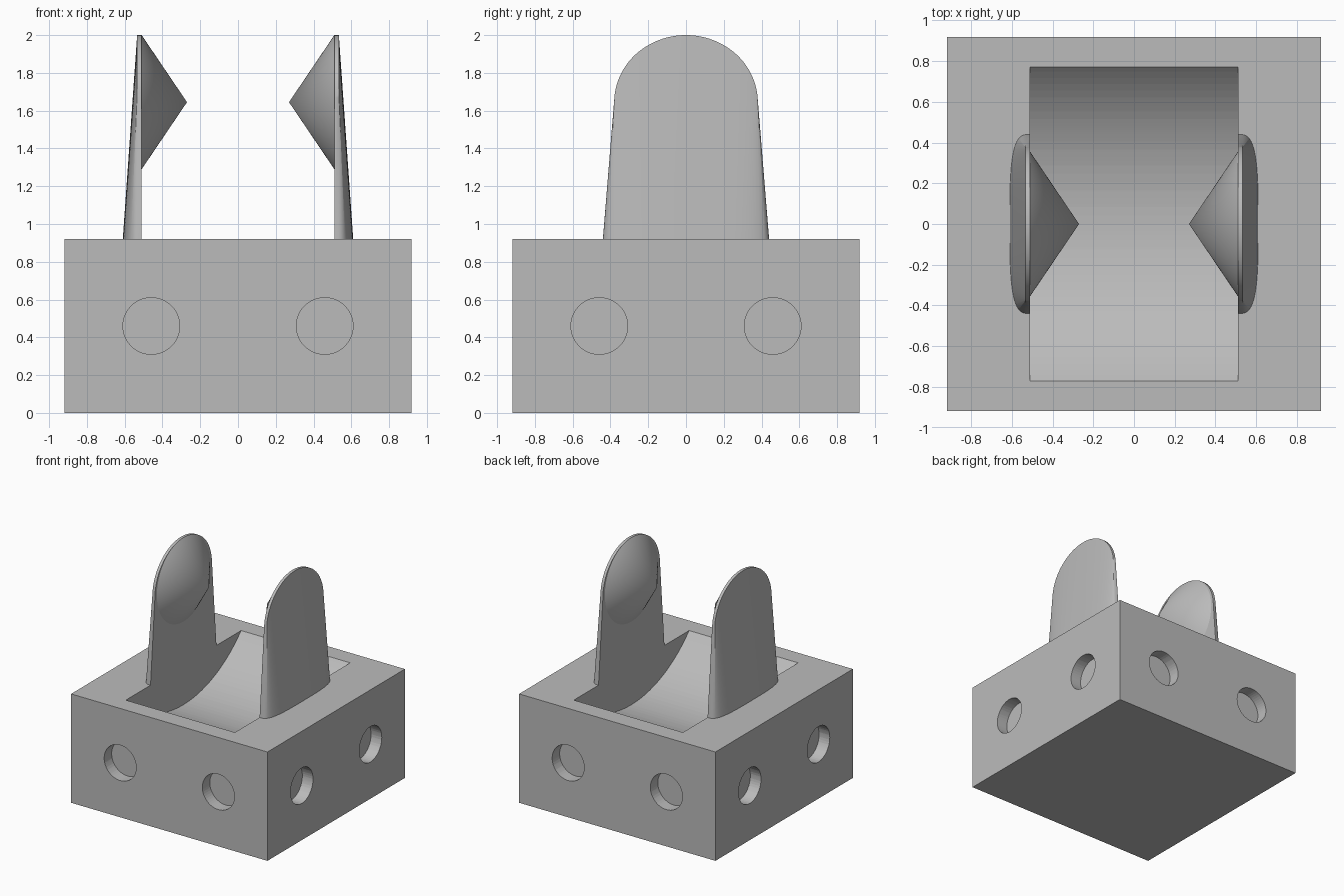
import bpy, bmesh
from math import pi, cos, sin, hypot, copysign
from mathutils import Matrix, Vector

cube = bpy.data.objects.get("Cube")
if cube:
    bpy.data.objects.remove(cube, do_unlink=True)

HALF, TOP = 0.918, 0.92        # block half width and height
AXLE, INNER = 1.645, 0.51      # pivot height, inner face of the arms

grey = bpy.data.materials.new("plain grey")
grey.use_nodes = True
colour = (0.5, 0.5, 0.5, 1)
grey.diffuse_color = colour
grey.node_tree.nodes["Principled BSDF"].inputs["Base Color"].default_value = colour


def finish(name, bm):
    bmesh.ops.recalc_face_normals(bm, faces=bm.faces)
    mesh = bpy.data.meshes.new(name)
    bm.to_mesh(mesh)
    bm.free()
    mesh.materials.append(grey)
    obj = bpy.data.objects.new(name, mesh)
    bpy.context.collection.objects.link(obj)
    return obj


def smooth(obj):
    bpy.ops.object.select_all(action='DESELECT')
    obj.select_set(True)
    bpy.context.view_layer.objects.active = obj
    bpy.ops.object.shade_smooth_by_angle(angle=pi / 6)


def cylinder(bm, radius, length, centre, axis, segments, tip=None):
    turn = Vector((0, 0, 1)).rotation_difference(Vector(axis)).to_matrix().to_4x4()
    bmesh.ops.create_cone(bm, cap_ends=True, segments=segments, radius1=radius,
                          radius2=radius if tip is None else tip, depth=length,
                          matrix=Matrix.Translation(centre) @ turn)


# Block
bm = bmesh.new()
bmesh.ops.create_cube(bm, size=1, matrix=Matrix.Translation((0, 0, TOP / 2))
                      @ Matrix.Diagonal((2 * HALF, 2 * HALF, TOP, 1)))
block = finish("base_block", bm)

# Cutter: round trough and two blind holes in each side
bm = bmesh.new()
cylinder(bm, hypot(0.77, AXLE - TOP), 2 * INNER, (0, 0, AXLE), (1, 0, 0), 160)
for side in (-1, 1):
    for offset in (-HALF / 2, HALF / 2):
        cylinder(bm, 0.15, 0.2, (offset, side * HALF, TOP / 2), (0, 1, 0), 48)
        cylinder(bm, 0.15, 0.2, (side * HALF, offset, TOP / 2), (1, 0, 0), 48)
cutter = finish("trough_and_hole_cutter", bm)
cutter.hide_render = True

cut = block.modifiers.new("cut", 'BOOLEAN')
cut.operation, cut.solver, cut.object = 'DIFFERENCE', 'EXACT', cutter
smooth(block)
bpy.ops.object.modifier_apply(modifier="cut")
bpy.data.objects.remove(cutter, do_unlink=True)
smooth(block)


# Arms: hull between a rounded foot and a thin round head
def power(value, exponent):
    return copysign(abs(value) ** exponent, value)


for side, label in ((1, "left"), (-1, "right")):
    bm = bmesh.new()
    for i in range(49):
        a = pi * i / 48
        bm.verts.new((side * (INNER + 0.1 * power(sin(a), 0.6)),
                      0.44 * power(cos(a), 0.6), TOP))
    for x in (INNER, INNER + 0.024):
        for i in range(96):
            a = 2 * pi * i / 96
            bm.verts.new((side * x, 0.38 * cos(a), AXLE + 0.355 * sin(a)))
    hull = bmesh.ops.convex_hull(bm, input=bm.verts)
    spare = {g for g in hull["geom_interior"] + hull["geom_unused"]
             if isinstance(g, bmesh.types.BMVert)}
    bmesh.ops.delete(bm, geom=list(spare), context='VERTS')
    bmesh.ops.dissolve_limit(bm, angle_limit=0.002, verts=bm.verts, edges=bm.edges)
    smooth(finish(label + "_arm", bm))

    # Pivot cone on the inner face
    bm = bmesh.new()
    cylinder(bm, 0.355, 0.24, (side * (INNER - 0.12), 0, AXLE), (-side, 0, 0), 96, tip=0)
    smooth(finish(label + "_pivot_cone", bm))
